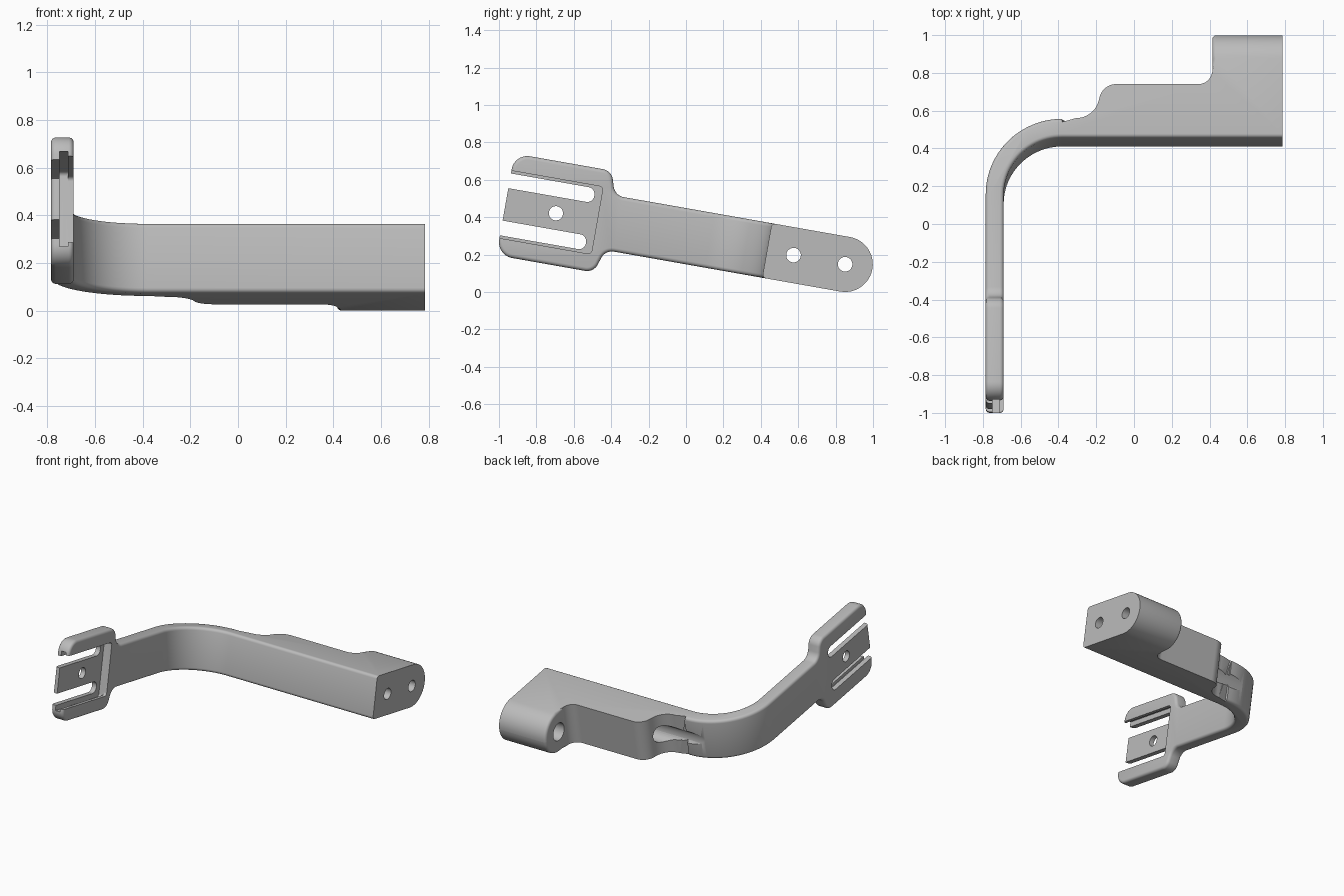
import bpy, bmesh, math
from mathutils import Vector

if "Cube" in bpy.data.objects:
    bpy.data.objects.remove(bpy.data.objects["Cube"], do_unlink=True)

metal = bpy.data.materials.new("plain_grey")
metal.use_nodes = True
GREY = (0.5, 0.5, 0.5, 1)
metal.diffuse_color = GREY
metal.node_tree.nodes["Principled BSDF"].inputs["Base Color"].default_value = GREY


def rounded(corners):
    """Outline from (a, b) or (a, b, radius) corners."""
    out = []
    for i, c in enumerate(corners):
        p = Vector(c[:2])
        if len(c) == 2:
            out.append(p)
            continue
        d1 = (Vector(corners[i - 1][:2]) - p).normalized()
        d2 = (Vector(corners[(i + 1) % len(corners)][:2]) - p).normalized()
        half = d1.angle(d2) / 2
        centre = p + (d1 + d2).normalized() * c[2] / math.sin(half)
        s = p + d1 * c[2] / math.tan(half) - centre
        e = p + d2 * c[2] / math.tan(half) - centre
        a0 = math.atan2(s.y, s.x)
        turn = (math.atan2(e.y, e.x) - a0 + math.pi) % math.tau - math.pi
        n = 24 if c[2] > 0.2 else 12
        for k in range(n + 1):
            a = a0 + turn * k / n
            out.append(centre + c[2] * Vector((math.cos(a), math.sin(a))))
    return out


def prism(name, outline, place, lo, hi):
    """Extrude an outline; place(a, b, depth) gives the 3D point."""
    bm = bmesh.new()
    ends = [[bm.verts.new(place(p[0], p[1], d)) for p in outline] for d in (lo, hi)]
    bm.faces.new(ends[0])
    bm.faces.new(ends[1])
    n = len(outline)
    for i in range(n):
        j = (i + 1) % n
        bm.faces.new((ends[0][i], ends[0][j], ends[1][j], ends[1][i]))
    bmesh.ops.recalc_face_normals(bm, faces=bm.faces)
    mesh = bpy.data.meshes.new(name)
    bm.to_mesh(mesh)
    bm.free()
    obj = bpy.data.objects.new(name, mesh)
    bpy.context.collection.objects.link(obj)
    mesh.materials.append(metal)
    return obj


def plan(a, b, d):
    return (a, b, d)


def side(a, b, d):
    return (d, a, b)


def combine(obj, tool, operation):
    tool.hide_render = True
    mod = obj.modifiers.new("cut", 'BOOLEAN')
    mod.operation, mod.object, mod.solver = operation, tool, 'EXACT'
    bpy.context.view_layer.objects.active = obj
    bpy.ops.object.modifier_apply(modifier=mod.name)
    bpy.data.objects.remove(tool, do_unlink=True)


def cylinder(name, y, radius, lo, hi):
    ring = [(y + radius * math.cos(math.tau * k / 40),
             radius * math.sin(math.tau * k / 40)) for k in range(40)]
    return prism(name, ring, side, lo, hi)


# Bent, stepped plan outline
bracket = prism("bracket_arm", rounded([
    (-0.69, -1.2), (-0.69, 0.387, 0.31), (0.785, 0.387), (0.785, 1.1),
    (0.415, 1.1), (0.415, 0.673, 0.075), (-0.165, 0.673, 0.09),
    (-0.21, 0.49, 0.125), (-0.785, 0.49, 0.405), (-0.785, -1.2)]), plan, -0.5, 0.5)

# Side silhouette: round mounting end, narrow arm, wide clip head
upper = [(0.959, 0.148, 0.1479), (-0.465, 0.148, 0.065),
         (-0.505, 0.276, 0.065), (-1.033, 0.276, 0.085)]
lower = [(a, -b, r) for a, b, r in reversed(upper)]
combine(bracket, prism("silhouette", rounded(upper + lower), side, -1, 1), 'INTERSECT')

# Soft edges on the head, the bend, the front of the arm and the rear lug
bm = bmesh.new()
bm.from_mesh(bracket.data)
soft = []
for e in bm.edges:
    m = (e.verts[0].co + e.verts[1].co) / 2
    wanted = m.x < -0.36 or m.y < 0.4 or (abs(m.x - 0.415) < 0.004 and m.y > 0.75)
    if wanted and m.x < 0.78 and len(e.link_faces) == 2 and e.calc_face_angle() > 0.8:
        soft.append(e)
bmesh.ops.bevel(bm, geom=soft, offset=0.02, offset_type='OFFSET', segments=4,
                profile=0.5, affect='EDGES', clamp_overlap=False)
bm.to_mesh(bracket.data)
bm.free()

# Clip head: two through slots, shallow recess and undercut groove
for s in (1, -1):
    combine(bracket, prism("slot_cutter", rounded([
        (-1.2, s * 0.088), (-0.573, s * 0.088, 0.038),
        (-0.573, s * 0.168, 0.038), (-1.2, s * 0.168)]), side, -1, -0.5), 'DIFFERENCE')
for half, lo, hi in ((0.183, -0.73, -0.5), (0.203, -0.75, -0.713)):
    combine(bracket, prism("recess_cutter", rounded([
        (-1.2, -half), (-0.535, -half, 0.02),
        (-0.535, half, 0.02), (-1.2, half)]), side, lo, hi), 'DIFFERENCE')
combine(bracket, cylinder("clip_hole", -0.759, 0.038, -1, -0.5), 'DIFFERENCE')

# Mounting bolt holes with wide bores from the left-over steps
for y, start in ((0.811, 0.2), (0.531, -0.62)):
    combine(bracket, cylinder("bolt_bore", y, 0.062, start, 0.6), 'DIFFERENCE')
    combine(bracket, cylinder("bolt_hole", y, 0.039, 0.5, 1), 'DIFFERENCE')

# Shading and tilt
bpy.ops.object.select_all(action='DESELECT')
bracket.select_set(True)
bpy.context.view_layer.objects.active = bracket
bpy.ops.object.shade_smooth_by_angle(angle=math.radians(30))
bracket.rotation_euler.x = math.radians(-10)
bracket.location = (0, 0.052, 0.289)
